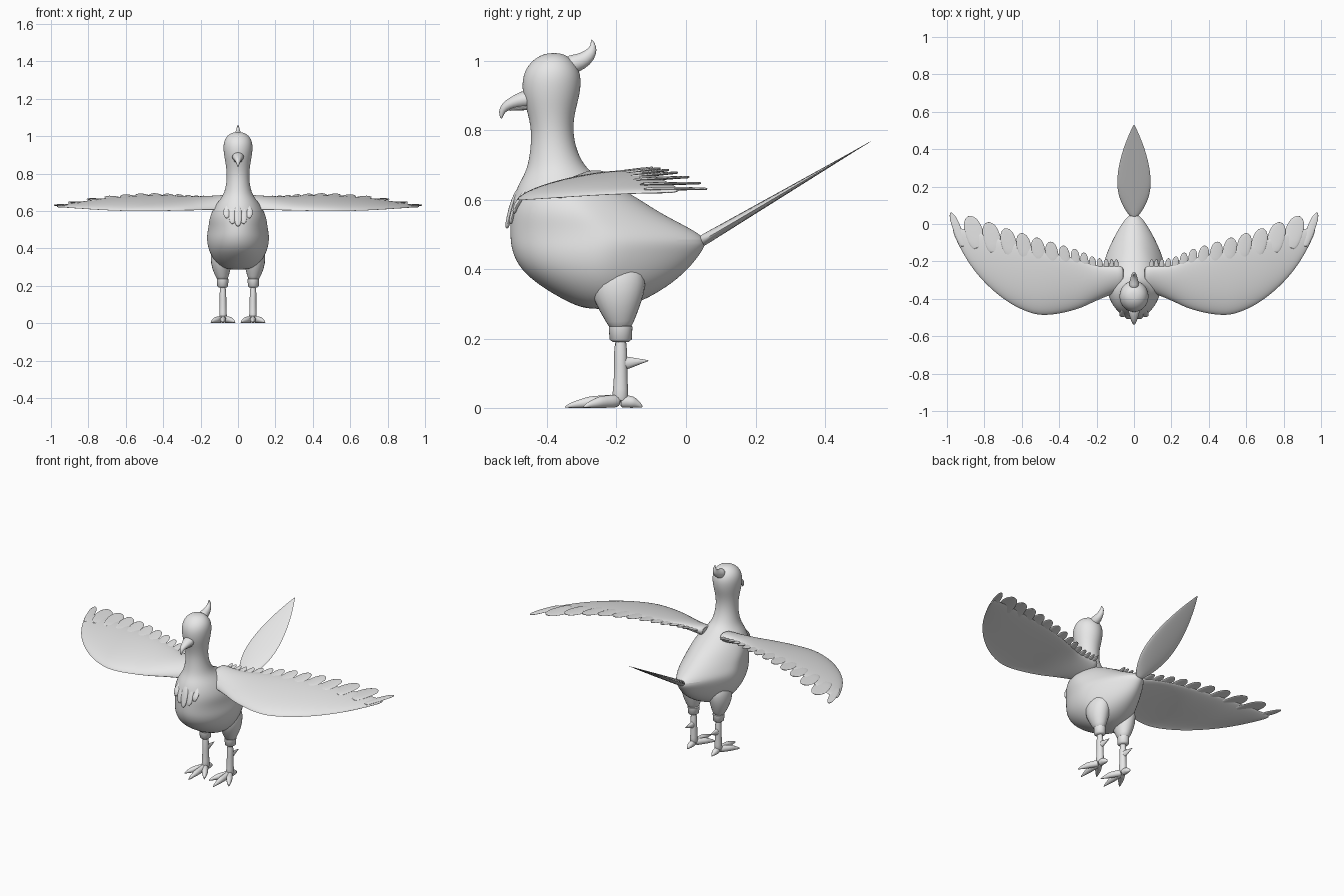
import bpy
import bmesh
from math import sin, cos, pi, radians
from mathutils import Vector

cube = bpy.data.objects.get("Cube")
if cube:
    bpy.data.objects.remove(cube, do_unlink=True)

grey = bpy.data.materials.new("plain_grey")
grey.use_nodes = True
grey.diffuse_color = (0.8, 0.8, 0.8, 1)
grey.node_tree.nodes["Principled BSDF"].inputs["Base Color"].default_value = (0.8, 0.8, 0.8, 1)


def curve(table, t):
    """Smooth interpolation through (position, value) pairs."""
    t = min(max(t, table[0][0]), table[-1][0])
    i = 0
    while i < len(table) - 2 and t > table[i + 1][0]:
        i += 1

    def slope(k):
        a, b = table[max(k - 1, 0)], table[min(k + 1, len(table) - 1)]
        return (b[1] - a[1]) / (b[0] - a[0])

    (x0, y0), (x1, y1) = table[i], table[i + 1]
    d = x1 - x0
    u = (t - x0) / d
    return (y0 * (1 + 2 * u) * (1 - u) ** 2 + y1 * u * u * (3 - 2 * u)
            + d * slope(i) * u * (1 - u) ** 2 + d * slope(i + 1) * u * u * (u - 1))


def tube(points, sides=12):
    """Elliptical rings along a path of (x, y, z, half width, half height)."""
    rings = []
    for i, (x, y, z, w, h) in enumerate(points):
        a, b = points[max(i - 1, 0)], points[min(i + 1, len(points) - 1)]
        t = (Vector(b[:3]) - Vector(a[:3])).normalized()
        v = t.cross(Vector((1, 0, 0))).normalized()
        u = v.cross(t)
        rings.append([Vector((x, y, z)) + u * w * cos(2 * pi * k / sides)
                      + v * h * sin(2 * pi * k / sides) for k in range(sides)])
    return rings


def build(name, lofts, side=1, subdivide=1):
    """Skin each list of rings, close the ends, and smooth the result."""
    bm = bmesh.new()
    for rings in lofts:
        rows = [[bm.verts.new((p.x * side, p.y, p.z)) for p in r] for r in rings]
        n = len(rows[0])
        for a, b in zip(rows, rows[1:]):
            for k in range(n):
                bm.faces.new((a[k], a[(k + 1) % n], b[(k + 1) % n], b[k]))
        bm.faces.new(rows[0])
        bm.faces.new(rows[-1])
    bmesh.ops.recalc_face_normals(bm, faces=bm.faces[:])
    mesh = bpy.data.meshes.new(name)
    bm.to_mesh(mesh)
    bm.free()
    mesh.materials.append(grey)
    obj = bpy.data.objects.new(name, mesh)
    bpy.context.collection.objects.link(obj)
    if subdivide:
        sub = obj.modifiers.new("smooth", 'SUBSURF')
        sub.levels = sub.render_levels = subdivide
    bpy.ops.object.select_all(action='DESELECT')
    bpy.context.view_layer.objects.active = obj
    obj.select_set(True)
    bpy.ops.object.shade_smooth_by_angle(angle=radians(50))


# Body, neck and head: height, front, back, half width
profile = [
    (.285, -.29, -.20, .05), (.305, -.34, -.13, .10), (.35, -.42, -.05, .14),
    (.40, -.48, .01, .163), (.45, -.503, .048, .17), (.485, -.508, .068, .167),
    (.52, -.508, .01, .16), (.56, -.507, -.07, .155), (.60, -.50, -.13, .14),
    (.64, -.485, -.20, .115), (.67, -.467, -.26, .09), (.70, -.455, -.295, .073),
    (.75, -.447, -.317, .062), (.80, -.445, -.325, .06), (.85, -.456, -.32, .066),
    (.90, -.471, -.305, .076), (.95, -.472, -.30, .08), (.985, -.457, -.312, .071),
    (1.01, -.43, -.335, .05), (1.022, -.40, -.36, .02)]
body = []
for z, front, back, w in profile:
    depth = (back - front) / 2
    taper = .45 * min(max((depth - .08) / .2, 0), 1)
    ring = []
    for k in range(24):
        c, s = cos(2 * pi * k / 24), sin(2 * pi * k / 24)
        ring.append(Vector((w * c * (1 - taper * max(s, 0)), (front + back) / 2 + depth * s, z)))
    body.append(ring)
build("body_neck_and_head", [body], subdivide=2)

# Hooked beak
build("upper_beak", [tube([
    (0, -.44, .89, .036, .03), (0, -.47, .888, .032, .026), (0, -.50, .878, .022, .018),
    (0, -.522, .867, .014, .014), (0, -.532, .85, .008, .009), (0, -.531, .832, .002, .002)])])
build("lower_beak", [tube([
    (0, -.44, .87, .028, .014), (0, -.48, .866, .02, .009), (0, -.515, .858, .005, .004)])])

# Curled head crest
build("head_crest", [tube([
    (0, -.345, .985, .03, .03), (0, -.315, .992, .026, .027), (0, -.288, 1.005, .02, .023),
    (0, -.27, 1.025, .013, .016), (0, -.266, 1.043, .008, .009), (0, -.272, 1.062, .001, .001)])])

# Long leaf-shaped tail
leaf = [(0, .015), (.08, .05), (.2, .08), (.35, .096), (.55, .086), (.75, .058), (.92, .022), (1, .001)]
build("tail", [tube([
    (0, .035 + .497 * f, .475 + .293 * f, curve(leaf, f), max(.017 * (1 - f), .001))
    for f in (0, .04, .1, .2, .3, .45, .6, .75, .88, .96, 1)])])

# Bib of overlapping breast feathers
bib = []
for x, low in ((-.06, .56), (-.03, .53), (0, .517), (.03, .53), (.06, .56)):
    back = abs(x) * .35
    bib.append(tube([
        (x * .8, -.475 + back, .64, .012, .006), (x, -.497 + back, .60, .021, .008),
        (x, -.51 + back, low + .025, .02, .008), (x, -.515 + back, low + .006, .012, .006),
        (x, -.515 + back, low, .003, .003)]))
build("breast_feathers", bib)

# Wing outline and height curves across the span
lead = [(.05, -.36), (.1, -.37), (.2, -.41), (.3, -.455), (.45, -.487), (.55, -.478),
        (.7, -.40), (.85, -.255), (.95, -.09), (1, .04)]
trail = [(.05, -.19), (.2, -.18), (.3, -.14), (.5, -.08), (.7, -.02), (.9, .047), (1, .065)]
low = [(.05, .605), (.3, .597), (.5, .592), (.7, .598), (.9, .612), (1, .62)]
high = [(.05, .68), (.2, .682), (.45, .695), (.7, .68), (.9, .648), (1, .63)]
thickness = [(.05, .035), (.3, .017), (.7, .012), (1, .005)]


def wing_height(x, y):
    start, end = curve(lead, x), curve(trail, x)
    s = min(max((y - start) / (end - start), 0), 1)
    bottom = curve(low, x) + .004
    return bottom + (curve(high, x) - .006 - bottom) * s ** .6


sheet = []
for i in range(25):
    x = .05 + .92 * i / 24
    start = curve(lead, x)
    end = max(curve(trail, x) - .03 - .05 * x, start + .01)
    ring = []
    for k in range(24):
        a = 2 * pi * k / 24
        y = start + (end - start) * (1 - cos(a)) / 2
        ring.append(Vector((x, y, wing_height(x, y) + curve(thickness, x) * sin(a))))
    sheet.append(ring)

# Row of flight feathers, growing towards the wing tip
tips = [.095, .12, .15, .185, .225, .27, .32, .38, .45, .525, .605, .69, .785, .885, .98]
feathers = []
for i, x in enumerate(tips):
    gap = x - tips[i - 1] if i else .025
    w = gap * (.5 if x < .95 else .24)
    length = .06 + .13 * x
    tip_y = curve(trail, x)
    points = []
    for f, width in ((0, .9), (.3, 1), (.6, 1), (.82, .85), (.95, .5), (1, .12)):
        px = x - (1 - f) * length * .4 * x
        py = tip_y - (1 - f) * length
        points.append((px, py, wing_height(px, py) + .003, w * width, .006 * (1.2 - f * .6)))
    feathers.append(tube(points))

for side, label in ((1, "left"), (-1, "right")):
    build(label + "_wing", [sheet], side)
    build(label + "_flight_feathers", feathers, side)

    # Leg: thigh, cuff, shank and spur
    build(label + "_thigh", [tube([
        (.08, -.20, .43, .05, .085), (.09, -.197, .35, .064, .088), (.088, -.192, .29, .052, .063),
        (.084, -.189, .25, .036, .042), (.082, -.188, .225, .026, .03)])], side)
    build(label + "_leg_cuff", [tube([
        (.082, -.188, .24, .024, .026), (.082, -.188, .235, .031, .034),
        (.082, -.188, .198, .029, .032), (.082, -.188, .19, .02, .022)], 24)], side, 0)
    build(label + "_shank", [tube([
        (.081, -.188, .21, .019, .021), (.08, -.188, .12, .018, .019),
        (.08, -.188, .05, .02, .022), (.08, -.19, .015, .024, .028)])], side)
    build(label + "_spur", [tube([
        (.08, -.185, .13, .014, .022), (.08, -.165, .131, .011, .017),
        (.08, -.108, .137, .001, .001)])], side, 0)

    # Foot: three front toes and a hind toe, each ending in a claw
    toes = []
    for angle, length in ((-32, .125), (0, .16), (32, .125), (180, .065)):
        dx, dy = sin(radians(angle)), -cos(radians(angle))
        toes.append(tube([
            (.08 + dx * length * f, -.19 + dy * length * f, z, w, h) for f, z, w, h in (
                (0, .022, .02, .022), (.3, .019, .016, .018), (.55, .018, .018, .018),
                (.7, .013, .012, .013), (.85, .01, .008, .009), (1, .003, .001, .002))]))
    build(label + "_foot", toes, side)
